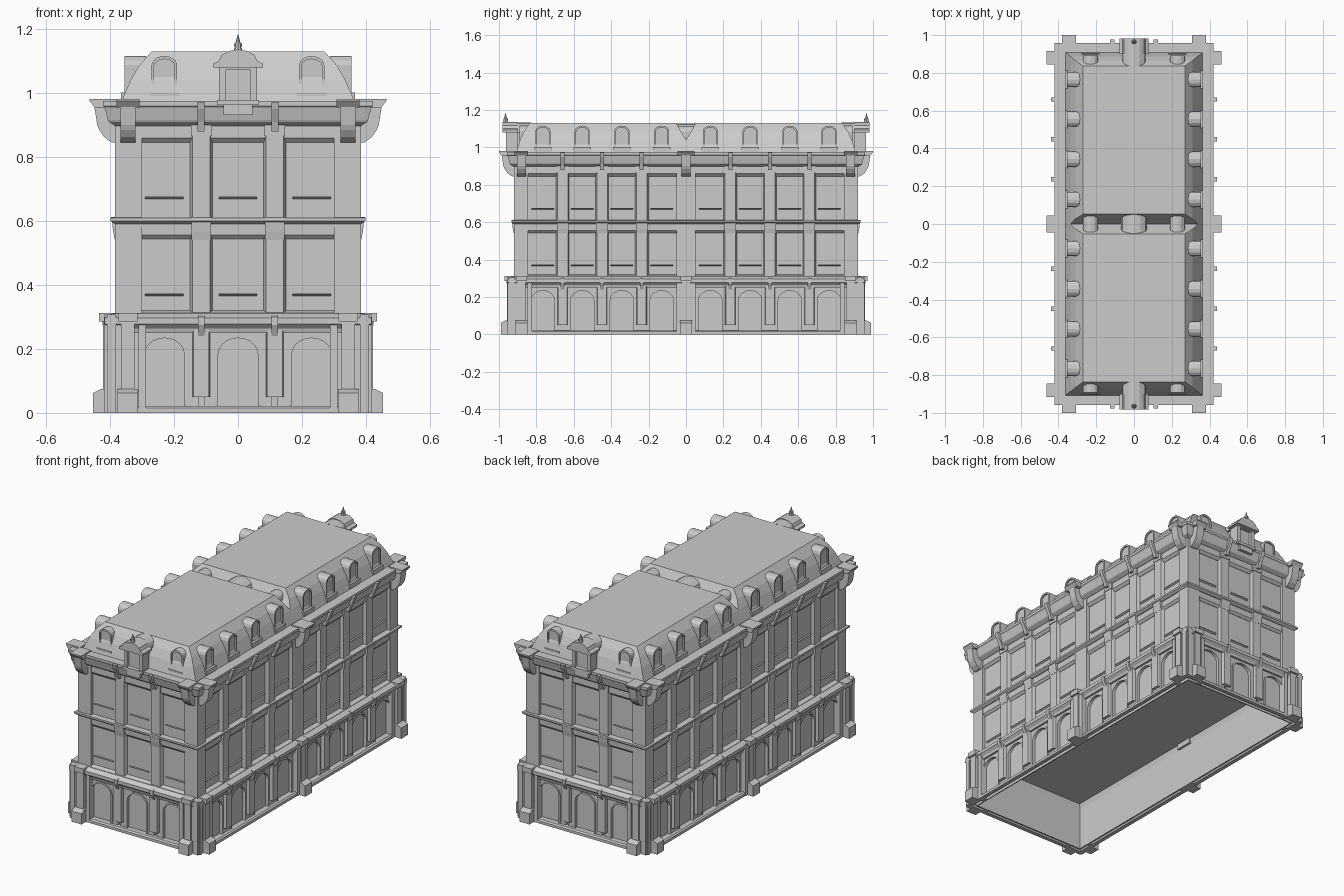
import bpy, bmesh, math
from mathutils import Matrix, Vector

cube = bpy.data.objects.get("Cube")
if cube:
    bpy.data.objects.remove(cube, do_unlink=True)

stone = bpy.data.materials.new("grey stone")
stone.use_nodes = True
COLOUR = (0.6, 0.6, 0.6, 1)
stone.diffuse_color = COLOUR
stone.node_tree.nodes["Principled BSDF"].inputs["Base Color"].default_value = COLOUR

HX, HY = 0.384, 0.92          # half width and half length of the walls
parts = {}


def loft(part, loops, closed=False):
    """Skin a list of point loops; cap the ends unless they close into a ring."""
    if part not in parts:
        parts[part] = bmesh.new()
    bm = parts[part]
    vs = [[bm.verts.new(p) for p in loop] for loop in loops]
    n = len(vs[0])
    pairs = list(zip(vs, vs[1:])) + ([(vs[-1], vs[0])] if closed else [])
    faces = [bm.faces.new((a[i], a[(i + 1) % n], b[(i + 1) % n], b[i]))
             for a, b in pairs for i in range(n)]
    if not closed:
        faces += [bm.faces.new(vs[0]), bm.faces.new(vs[-1])]
    bmesh.ops.recalc_face_normals(bm, faces=faces)


def ring(part, profile):
    """Sweep a closed (outward, z) profile around the rectangular plan."""
    loft(part, [[(sx * (HX + d), sy * (HY + d), z)
                 for sx, sy in ((1, 1), (-1, 1), (-1, -1), (1, -1))]
                for d, z in profile], closed=True)


class Facade:
    """Local frame: u along the wall, d outward from it, z up."""

    def __init__(self, turn, dist, half, bays, piers, runs, big):
        self.m = Matrix.Rotation(turn * math.pi / 2, 3, "Z")
        self.dist, self.half, self.bays = dist, half, bays
        self.piers, self.runs, self.big = piers, runs, big

    def at(self, u, d, z):
        return self.m @ Vector((u, -self.dist - d, z))

    def face(self, part, pts, d0, d1):          # (u, z) outline pushed outward
        loft(part, [[self.at(u, d, z) for u, z in pts] for d in (d0, d1)])

    def along(self, part, pts, u0, u1):         # (d, z) profile run sideways
        loft(part, [[self.at(u, d, z) for d, z in pts] for u in (u0, u1)])

    def up(self, part, pts, z0, z1):            # (u, d) plan raised upward
        loft(part, [[self.at(u, d, z) for u, d in pts] for z in (z0, z1)])

    def box(self, part, c, w, d0, d1, z0, z1, splay=0):
        self.up(part, [(c - w - splay, d0), (c + w + splay, d0), (c + w, d1), (c - w, d1)], z0, z1)


def arch(c, w, z0, spring, top, n=10):
    curve = [(c - w * math.cos(math.pi * i / n),
              spring + (top - spring) * math.sin(math.pi * i / n)) for i in range(n + 1)]
    return [(c - w, z0)] + curve + [(c + w, z0)]


def rect(c, w, z0, z1):
    return [(c - w, z0), (c - w, z1), (c + w, z1), (c + w, z0)]


def prism(part, plan, z0, z1):
    loft(part, [[(x, y, z) for x, y in plan] for z in (z0, z1)])


# Upper body, corner walls and hollow ground floor
bx, by = HX - .02, HY - .02
prism("upper_body", [(-bx, -by), (bx, -by), (bx, by), (-bx, by)], .28, .97)
for sx in (-1, 1):
    for sy in (-1, 1):
        prism("corner_wall", [(sx * x, sy * y) for x, y in
                              ((.30, .845), (HX, .845), (HX, HY), (.30, HY))], .29, .91)
        ox, oy, ix, iy = HX + .03, HY + .03, HX + .01, HY + .01
        prism("ground_corner", [(sx * x, sy * y) for x, y in
                                ((ox, oy), (.335, oy), (.335, iy), (ix, iy), (ix, .875), (ox, .875))],
              0, .3)
ring("ground_wall", [(-.016, 0), (-.01, 0), (-.01, .29), (-.016, .29)])
ring("plinth", [(.008, 0), (.03, 0), (.03, .015), (.022, .022), (-.012, .022)])
ring("ground_ledge", [(-.016, .25), (.016, .25), (.02, .264), (.034, .278),
                      (.034, .297), (.01, .31), (-.022, .31), (-.022, .28)])
ring("belt_ledge", [(-.03, .59), (0, .59), (.014, .6), (.014, .61), (-.03, .612)])
ring("cornice", [(-.04, .895), (0, .897), (.02, .91), (.023, .916), (.033, .955), (.038, .96),
                 (.038, .975), (-.04, .975)])

LONG_PIERS = [s * p for s in (-1, 1) for p in (.237, .449, .66)]
LONG_BAYS = [s * b for s in (-1, 1) for b in (.13, .343, .555, .765)]
facades = []
for k in (0, 2):
    facades.append(Facade(k, HY, HX, [-.23, 0, .23], [-.115, .115], [(-.3, .3)], []))
    facades.append(Facade(k + 1, HX, HY, LONG_BAYS, LONG_PIERS,
                          [(-.845, -.05), (.05, .845)], [0]))

for f in facades:
    # Horizontal mouldings between the corner walls
    for u0, u1 in f.runs:
        f.along("frieze", [(-.03, .845), (-.018, .845), (-.004, .86), (-.004, .91), (-.03, .91)], u0, u1)
        f.along("belt", [(-.03, .543), (-.018, .543), (-.006, .556), (-.004, .595), (-.03, .6)], u0, u1)
        f.along("wall_foot", [(-.03, .3), (.004, .3), (.004, .312), (-.02, .32), (-.03, .32)], u0, u1)

    # Arched ground bays and upper window bars
    for c in f.bays:
        outer = rect(c, .107, .02, .262)
        f.face("arch_panel", outer + arch(c, .066, .02, .185, .24)[::-1], -.012, .004)
        f.face("arch_trim", arch(c, .07, .02, .187, .244) + arch(c, .062, .02, .183, .234)[::-1],
               -.012, .008)
        for z in (.37, .672):
            f.along("window_bar", [(-.025, z - .004), (-.019, z - .004), (-.01, z + .001),
                                   (-.01, z + .004), (-.025, z + .004)], c - .06, c + .06)

    # Pilasters with base, belt break and slim cornice bracket
    for c in f.piers:
        f.box("pilaster", c, .028, -.025, 0, .3, .91, splay=.009)
        f.box("pilaster_cap", c, .032, -.02, .004, .865, .905)
        f.along("pilaster_belt", [(-.02, .54), (.001, .54), (.006, .565), (.01, .6), (.014, .612),
                                  (-.02, .612)], c - .031, c + .031)
        f.box("ground_pilaster", c, .024, -.012, .022, .05, .26, splay=.007)
        f.along("ledge_bracket", [(0, .24), (.022, .24), (.04, .275), (.04, .3), (0, .312)],
                c - .01, c + .01)
        f.along("slim_bracket", [(0, .88), (.02, .88), (.03, .91), (.05, .95), (.056, .972),
                                 (0, .972)], c - .011, c + .011)

    # Large corner and middle brackets with buttresses below
    for c in [-f.half + .04, f.half - .04] + f.big:
        wide = .045 if c == 0 else .036
        if c == 0:
            f.box("middle_pier", c, .05, -.03, .001, .25, .91)
            f.box("middle_ground_pier", c, .05, -.012, .032, 0, .3)
        f.along("large_bracket", [(-.01, .845), (.012, .846), (.034, .862), (.05, .885),
                                  (.056, .9), (.066, .962), (-.01, .962)], c - .024, c + .024)
        f.along("bracket_slab", [(-.01, .955), (.064, .955), (.08, .975), (.08, .982), (-.01, .982)],
                c - wide, c + wide)
        f.box("buttress", c, .021, .01, .038, 0, .295)
        f.box("buttress_cap", c, .03, 0, .05, .285, .313)
        f.along("buttress_foot", [(.01, 0), (.07, 0), (.07, .062), (.045, .074), (.01, .074)],
                c - .032, c + .032)
    # Narrow strips flanking the corner buttresses
    for s in (-1, 1):
        f.box("corner_strip", s * (f.half + .012), .014, .01, .035, 0, .308)
        f.box("corner_strip", s * (f.half - .085), .012, -.012, .03, 0, .28)

    # Arched roof dormers
    for c in f.bays:
        if c == 0:
            continue
        f.face("dormer_body", arch(c, .036, .97, 1.088, 1.112, 6), -.105, -.038)
        f.face("dormer_frame", arch(c, .04, .97, 1.088, 1.116, 6)
               + arch(c, .032, .97, 1.085, 1.106, 6)[::-1], -.096, -.029)
        f.box("dormer_sill", c, .047, -.06, -.018, .97, 1.002)

    # Hooded centre dormer on the end walls
    if not f.big:
        f.box("centre_dormer", 0, .05, -.09, .025, .965, 1.09)
        f.face("centre_frame", rect(0, .06, .97, 1.09) + rect(0, .038, .97, 1.074)[::-1], -.02, .042)
        f.box("centre_shelf", 0, .065, 0, .05, .962, .978)
        f.box("centre_corbel", 0, .045, .0, .045, .932, .963)
        f.face("centre_hood", arch(0, .06, 1.08, 1.095, 1.132, 6), -.09, .03)
        f.face("hood_rim", [(-.078, 1.08), (-.078, 1.092)] + arch(0, .06, 1.092, 1.1, 1.136, 6)[1:-1]
               + [(.078, 1.092), (.078, 1.08)], -.02, .062)
        for r0, r1, z0, z1 in ((.016, .009, 1.128, 1.145), (.012, .012, 1.145, 1.155),
                               (.008, .001, 1.155, 1.183)):
            loft("finial", [[f.at(r * math.cos(a * math.pi / 4), .045 + r * math.sin(a * math.pi / 4), z)
                             for a in range(8)] for r, z in ((r0, z0), (r1, z1))])

# Two hipped mansard roofs meeting in a valley
for s in (-1, 1):
    loft("roof", [[(-x, s * y0, z), (x, s * y0, z), (x, s * y1, z), (-x, s * y1, z)]
                  for z, x, y0, y1 in ((.965, .368, 0, .91), (1.04, .336, 0, .887),
                                       (1.085, .31, .027, .866), (1.13, .27, .052, .836))])

# Dormers set in the valley
valley = Facade(0, 0, 0, [], [], [], [])
for c in (-.23, .23):
    valley.face("valley_dormer", arch(c, .04, 1.02, 1.085, 1.115, 6), -.045, .045)
valley.face("valley_hood", arch(0, .07, 1.02, 1.085, 1.127, 6), -.05, .05)

for name, bm in parts.items():
    data = bpy.data.meshes.new(name)
    bm.to_mesh(data)
    bm.free()
    data.materials.append(stone)
    bpy.context.collection.objects.link(bpy.data.objects.new(name, data))
